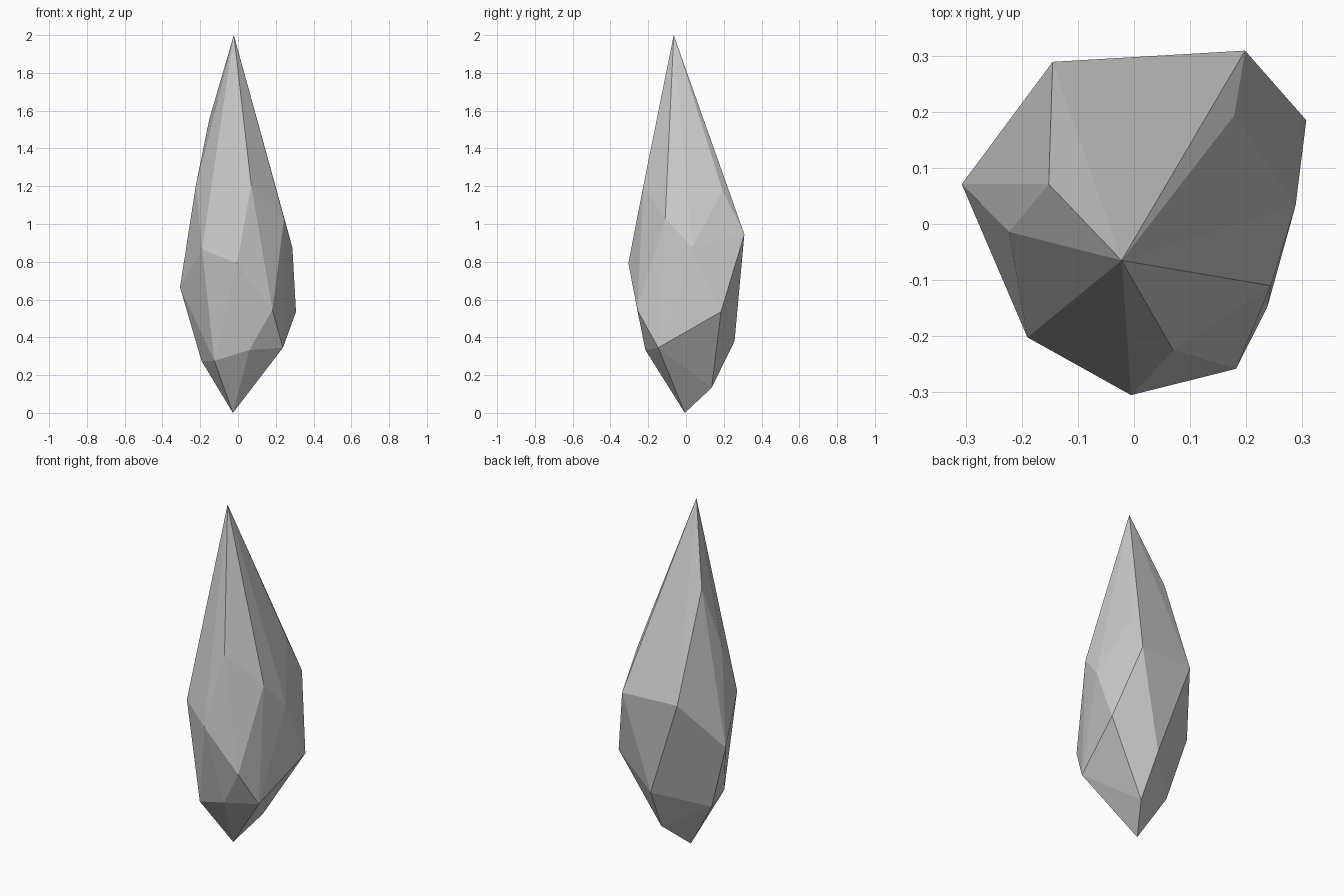
import bpy, bmesh

# Corner points of the cut stone, grouped by height
tips = [(-0.022, -0.065, 2.0), (-0.027, -0.006, 0.0)]
upper = [(-0.152, 0.071, 1.555), (0.07, -0.225, 1.205), (-0.223, -0.014, 1.205),
         (0.179, 0.194, 1.175), (0.244, -0.11, 1.03)]
girdle = [(-0.145, 0.289, 0.95), (0.198, 0.309, 0.945), (0.288, 0.033, 0.875),
          (-0.19, -0.202, 0.865), (-0.005, -0.305, 0.793), (-0.307, 0.071, 0.665),
          (0.182, -0.258, 0.545), (0.307, 0.185, 0.535)]
lower = [(0.049, 0.257, 0.38), (0.238, -0.147, 0.345), (0.06, -0.215, 0.333),
         (-0.193, 0.037, 0.275), (-0.125, -0.175, 0.275), (0.065, 0.136, 0.133)]

# Wrap the points in a convex, flat-faceted skin
bm = bmesh.new()
for co in tips + upper + girdle + lower:
    bm.verts.new(co)
bmesh.ops.convex_hull(bm, input=bm.verts)
loose = [v for v in bm.verts if not v.link_faces]
bmesh.ops.delete(bm, geom=loose, context='VERTS')
bmesh.ops.recalc_face_normals(bm, faces=bm.faces)

mesh = bpy.data.meshes.new("crystal_shard")
bm.to_mesh(mesh)
bm.free()
bpy.context.collection.objects.link(bpy.data.objects.new("crystal_shard", mesh))
